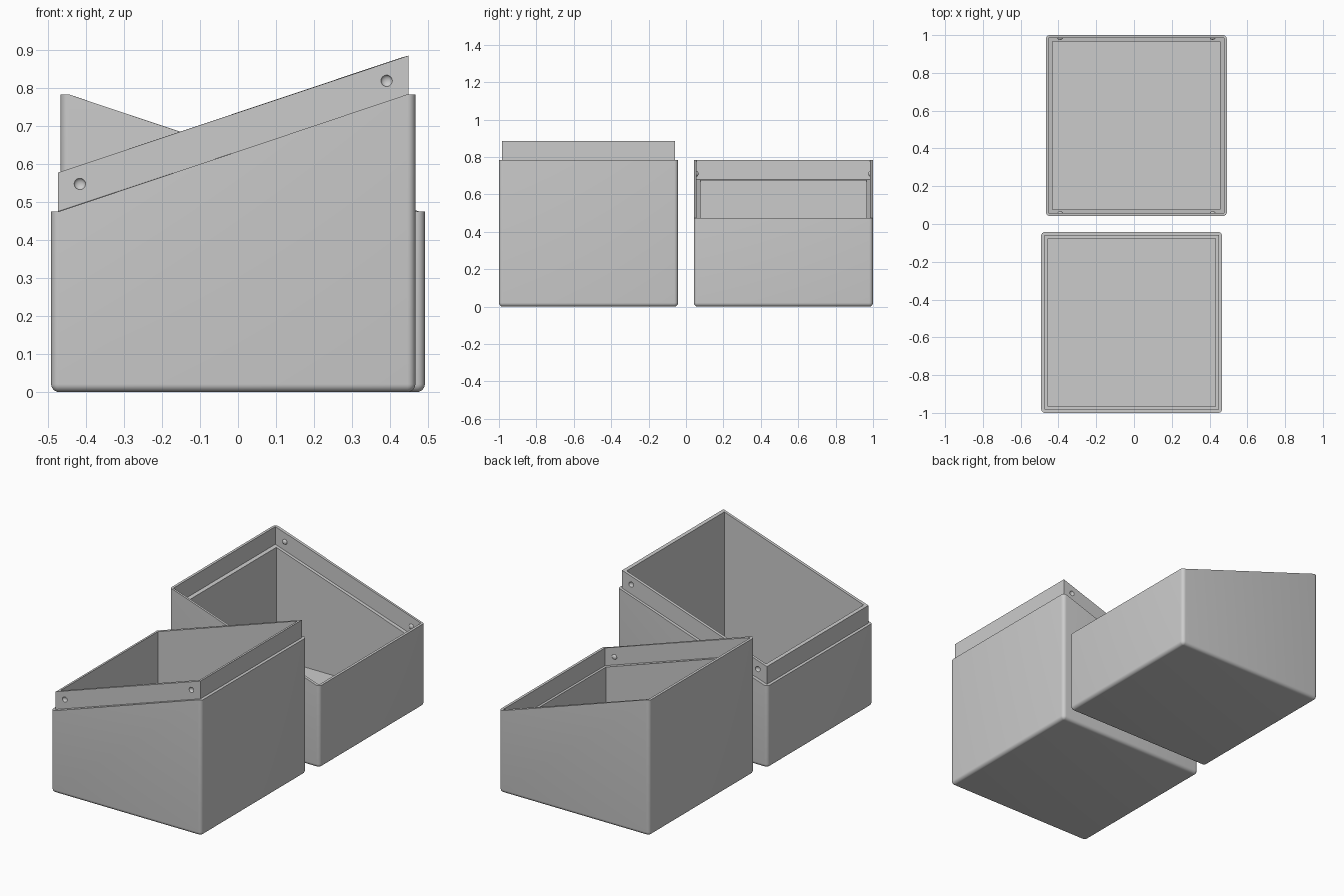
import bpy, bmesh, math

if "Cube" in bpy.data.objects:
    bpy.data.objects.remove(bpy.data.objects["Cube"])

HALF = 0.479      # half width of a box
LOW, HIGH = 0.475, 0.783
RADIUS = 0.021    # rounded corner radius
STEP = 0.102      # height of lip / depth of recess
FLOOR = 0.035
WALL = 0.035
CORNER = 6        # segments per rounded corner

grey = bpy.data.materials.new("light grey plastic")
grey.diffuse_color = (0.6, 0.6, 0.6, 1)
grey.use_nodes = True
grey.node_tree.nodes["Principled BSDF"].inputs["Base Color"].default_value = grey.diffuse_color


def rim(x):
    """Sloping rim height, level across the rounded corners."""
    e = HALF - RADIUS
    t = (max(-e, min(e, x)) + e) / (2 * e)
    return LOW + (HIGH - LOW) * t


def ring(bm, inset, radius, height):
    """Rounded square loop; height is a function of x."""
    e = HALF - inset - radius
    loop = []
    for k, (sx, sy) in enumerate([(1, 1), (-1, 1), (-1, -1), (1, -1)]):
        for i in range(CORNER + 1):
            a = math.pi / 2 * (k + i / CORNER)
            x = sx * e + radius * math.cos(a)
            y = sy * e + radius * math.sin(a)
            loop.append(bm.verts.new((x, y, height(x))))
    return loop


def make_box(name, inner_steps, centre, flip):
    """Skin a box from its outside bottom, over the rim, to its inside floor."""
    bm = bmesh.new()
    loops = []
    for i in range(CORNER + 1):          # rounded bottom edge
        a = math.pi / 2 * i / CORNER
        inset = RADIUS * (1 - math.sin(a))
        z = RADIUS * (1 - math.cos(a))
        loops.append(ring(bm, inset, RADIUS - inset, lambda x, z=z: z))
    loops.append(ring(bm, 0, RADIUS, rim))
    for inset, rise in inner_steps:      # rim, lip or recess
        loops.append(ring(bm, inset, 0, lambda x, r=rise: rim(x) + r))
    loops.append(ring(bm, WALL, 0, lambda x: FLOOR))
    n = len(loops[0])
    for a, b in zip(loops, loops[1:]):
        for i in range(n):
            j = (i + 1) % n
            bm.faces.new((a[i], a[j], b[j], b[i]))
    bm.faces.new(loops[0][::-1])
    bm.faces.new(loops[-1])
    bmesh.ops.remove_doubles(bm, verts=bm.verts, dist=1e-5)
    bmesh.ops.recalc_face_normals(bm, faces=bm.faces)
    return finish(bm, name, centre, flip)


def finish(bm, name, centre, flip):
    """Place the part (flip turns it half way round) and make the object."""
    for v in bm.verts:
        if flip:
            v.co.x, v.co.y = -v.co.x, -v.co.y
        v.co.x += centre[0]
        v.co.y += centre[1]
    mesh = bpy.data.meshes.new(name)
    bm.to_mesh(mesh)
    bm.free()
    mesh.materials.append(grey)
    ob = bpy.data.objects.new(name, mesh)
    bpy.context.collection.objects.link(ob)
    return ob


def make_studs(name, inset, rise, centre, flip):
    """Four flattened balls on the two sloping side walls."""
    bm = bmesh.new()
    for sx in (-1, 1):
        for sy in (-1, 1):
            made = bmesh.ops.create_uvsphere(bm, u_segments=20, v_segments=12, radius=0.015)
            x = sx * 0.4035
            for v in made["verts"]:
                v.co.y = v.co.y * 0.65 + sy * (HALF - inset)
                v.co.x += x
                v.co.z += rim(x) + rise
    return finish(bm, name, centre, flip)


def smooth(ob):
    bpy.ops.object.select_all(action='DESELECT')
    ob.select_set(True)
    bpy.context.view_layer.objects.active = ob
    bpy.ops.object.shade_smooth_by_angle(angle=math.radians(30))


FRONT, BACK = (-0.0125, -0.521), (0.0125, 0.521)

# Base box with a raised inner lip
base = make_box("base_box", [(0.0175, 0), (0.0175, STEP), (WALL, STEP)], FRONT, False)

# Dimples pressed into the lip
cutter = make_studs("dimple_cutter", 0.0175, 0.054, FRONT, False)
cutter.hide_render = True
cut = base.modifiers.new("dimples", 'BOOLEAN')
cut.operation = 'DIFFERENCE'
cut.solver = 'EXACT'
cut.object = cutter
bpy.context.view_layer.objects.active = base
bpy.ops.object.modifier_apply(modifier=cut.name)
bpy.data.objects.remove(cutter)

# Lid box with a recessed rim, turned half way round
lid = make_box("lid_box", [(0.015, 0), (0.015, -STEP), (WALL, -STEP)], BACK, True)

# Snap studs inside the recess
studs = make_studs("snap_studs", 0.015, -0.054, BACK, True)

for part in (base, lid, studs):
    smooth(part)
